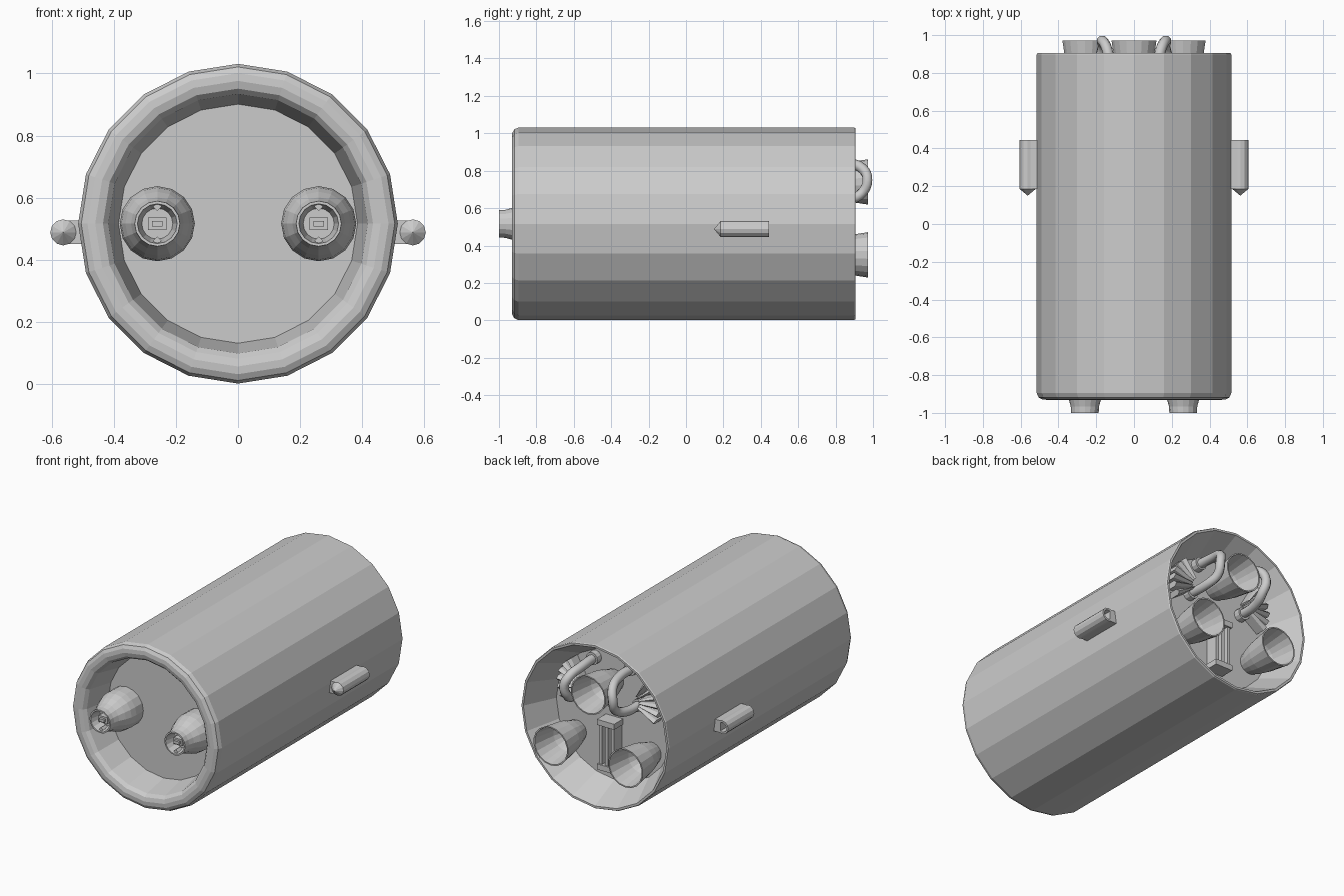
import bpy, bmesh, math
from mathutils import Matrix, Vector

if "Cube" in bpy.data.objects:
    bpy.data.objects.remove(bpy.data.objects["Cube"])

MID = 0.516          # height of the long axis
FRONT, BACK = -0.74, 0.71   # recessed floors


def finish(bm, name):
    bmesh.ops.remove_doubles(bm, verts=bm.verts, dist=1e-5)
    bmesh.ops.recalc_face_normals(bm, faces=bm.faces)
    mesh = bpy.data.meshes.new(name)
    bm.to_mesh(mesh)
    bm.free()
    obj = bpy.data.objects.new(name, mesh)
    bpy.context.collection.objects.link(obj)
    return obj


def lathe(name, profile, x, z, sides):
    """Spin (radius, y) points around a line parallel to y."""
    bm = bmesh.new()
    rings = []
    for r, y in profile:
        ring = []
        for i in range(sides):
            a = math.pi / 2 + math.tau * i / sides
            ring.append(bm.verts.new((x + r * math.cos(a), y, z + r * math.sin(a))))
        rings.append(ring)
    for a, b in zip(rings, rings[1:]):
        for i in range(sides):
            j = (i + 1) % sides
            bm.faces.new((a[i], a[j], b[j], b[i]))
    return finish(bm, name)


def add_box(bm, center, size, tilt=0):
    m = (Matrix.Translation(center) @ Matrix.Rotation(tilt, 4, 'Y')
         @ Matrix.Diagonal((*size, 1)))
    bmesh.ops.create_cube(bm, size=1, matrix=m)


def tube(name, points, radius):
    curve = bpy.data.curves.new(name, 'CURVE')
    curve.dimensions = '3D'
    curve.bevel_depth = radius
    curve.bevel_resolution = 2
    curve.resolution_u = 4
    curve.use_fill_caps = True
    spline = curve.splines.new('BEZIER')
    spline.bezier_points.add(len(points) - 1)
    for bp, p in zip(spline.bezier_points, points):
        bp.co = p
        bp.handle_left_type = bp.handle_right_type = 'AUTO'
    obj = bpy.data.objects.new(name, curve)
    bpy.context.collection.objects.link(obj)
    return obj


# Hull with rolled front lip and a recess at each end
lathe("hull", [(0, FRONT), (0.385, FRONT), (0.413, -0.88), (0.418, -0.905),
               (0.435, -0.924), (0.46, -0.931), (0.485, -0.929), (0.505, -0.918),
               (0.515, -0.895), (0.515, 0.898), (0.511, 0.905), (0.498, 0.905),
               (0.405, BACK), (0, BACK)], 0, MID, 20)

for s, side in ((1, "left"), (-1, "right")):
    # Front emitters with hollow tips
    x = 0.26 * s
    lathe("emitter_" + side, [(0, FRONT), (0.12, FRONT), (0.121, -0.81), (0.116, -0.85),
                              (0.103, -0.89), (0.085, -0.93), (0.075, -0.965),
                              (0.073, -1), (0.064, -1), (0.058, -0.97),
                              (0.05, -0.93), (0, -0.93)], x, MID, 16)
    bm = bmesh.new()
    add_box(bm, (x, -0.945, MID), (0.06, 0.05, 0.04))
    add_box(bm, (x, -0.955, MID), (0.035, 0.06, 0.018))
    for up in (-1, 1):
        add_box(bm, (x, -0.965, MID + 0.055 * up), (0.02, 0.05, 0.02), math.pi / 4)
    finish(bm, "emitter_core_" + side)

    # Side pods, pointed in front and hollow behind
    px, pz = 0.563 * s, 0.488
    lathe("pod_" + side, [(0, 0.15), (0.042, 0.185), (0.042, 0.445),
                          (0.03, 0.445), (0.03, 0.36), (0, 0.36)], px, pz, 12)
    bm = bmesh.new()
    add_box(bm, (0.518 * s, 0.315, pz), (0.065, 0.26, 0.076))
    finish(bm, "pod_mount_" + side)

    # Looped hoses with collars
    path = [(0.13, BACK, 0.85), (0.13, 0.86, 0.84), (0.15, 0.945, 0.81),
            (0.17, 0.97, 0.75), (0.165, 0.94, 0.68), (0.18, 0.87, 0.645),
            (0.19, BACK, 0.64)]
    tube("hose_" + side, [(s * a, b, c) for a, b, c in path], 0.028)
    for a, b, c in (path[0], path[-1]):
        lathe("hose_collar_" + side, [(0, BACK), (0.04, BACK), (0.04, BACK + 0.04),
                                      (0, BACK + 0.04)], s * a, c, 12)

    # Fan of cooling fins beside each hose
    bm = bmesh.new()
    hub = Vector((0.17 * s, BACK + 0.035, 0.67))
    for i in range(6):
        a = math.radians(-30 + 17 * i)
        way = Vector((s * math.cos(a), 0, math.sin(a)))
        across = Vector((-way.z, 0, way.x))
        deep = Vector((0, 0.045, 0))
        near, far = hub + way * 0.05, hub + way * 0.18
        corners = []
        for p, w in ((near, 0.005), (far, 0.017)):
            corners.append([bm.verts.new(p + across * w * u + deep * v)
                            for u, v in ((-1, -1), (1, -1), (1, 0.6), (0, 1), (-1, 0.6))])
        n, f = corners
        bm.faces.new(n)
        bm.faces.new(f)
        for k in range(5):
            bm.faces.new((n[k], n[k - 1], f[k - 1], f[k]))
    finish(bm, "cooling_fan_" + side)

# Three thruster bells
for name, x, z in (("top", 0, 0.74), ("left", 0.26, 0.35), ("right", -0.26, 0.35)):
    lathe("thruster_" + name, [(0, BACK), (0.065, BACK), (0.085, 0.77), (0.1, 0.83),
                               (0.11, 0.9), (0.121, 0.972), (0.113, 0.972),
                               (0.102, 0.9), (0.088, 0.82), (0.06, 0.75),
                               (0, 0.75)], x, z, 18)

# Slatted vent between the lower thrusters
bm = bmesh.new()
for x in (-0.042, 0, 0.042):
    add_box(bm, (x, BACK + 0.04, 0.35), (0.022, 0.08, 0.3))
for z in (0.21, 0.49):
    add_box(bm, (0, BACK + 0.045, z), (0.12, 0.09, 0.035))
finish(bm, "rear_vent")
